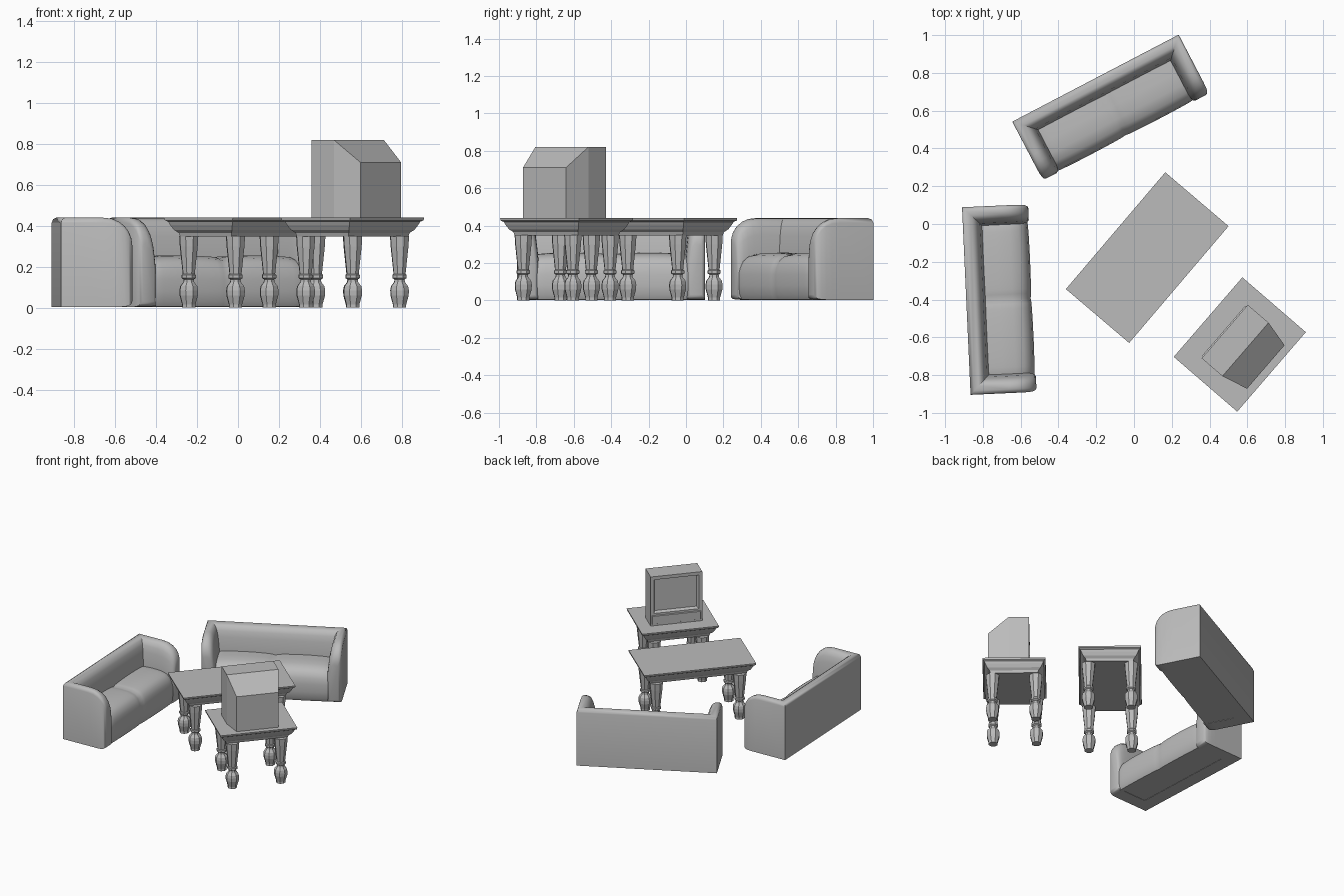
import bpy, bmesh, math
from mathutils import Matrix, Vector

cube = bpy.data.objects.get("Cube")
if cube:
    bpy.data.objects.remove(cube, do_unlink=True)

grey = bpy.data.materials.new("plain grey")
grey.use_nodes = True
COLOUR = (0.5, 0.5, 0.5, 1)
grey.diffuse_color = COLOUR
grey.node_tree.nodes["Principled BSDF"].inputs["Base Color"].default_value = COLOUR


def loft(name, rings, place, smooth=None):
    """Skin a list of closed rings, cap both ends and place the object."""
    bm = bmesh.new()
    loops = [[bm.verts.new(p) for p in ring] for ring in rings]
    for a, b in zip(loops, loops[1:]):
        for i in range(len(a)):
            j = (i + 1) % len(a)
            bm.faces.new((a[i], a[j], b[j], b[i]))
    bm.faces.new(loops[0])
    bm.faces.new(loops[-1])
    bmesh.ops.recalc_face_normals(bm, faces=bm.faces)
    mesh = bpy.data.meshes.new(name)
    bm.to_mesh(mesh)
    bm.free()
    mesh.materials.append(grey)
    obj = bpy.data.objects.new(name, mesh)
    obj.matrix_world = place
    bpy.context.collection.objects.link(obj)
    if smooth:
        bpy.ops.object.select_all(action='DESELECT')
        obj.select_set(True)
        bpy.context.view_layer.objects.active = obj
        bpy.ops.object.shade_smooth_by_angle(angle=math.radians(smooth))
    return obj


def frame(x, y, degrees):
    return Matrix.Translation((x, y, 0)) @ Matrix.Rotation(math.radians(degrees), 4, 'Z')


def flat_rect(hx, hy, z):
    return [(-hx, -hy, z), (hx, -hy, z), (hx, hy, z), (-hx, hy, z)]


def upright_rect(y, hx, low, high):
    return [(-hx, y, low), (hx, y, low), (hx, y, high), (-hx, y, high)]


# Tables: moulded top and four turned legs
MOULDING = [(0, .44), (.002, .427), (.014, .42), (.02, .405), (.034, .38),
            (.05, .366), (.055, .348)]
LEG = [(.049, .35), (.046, .30), (.031, .165), (.037, .16), (.037, .145),
       (.026, .138), (.028, .125), (.044, .105), (.048, .085), (.047, .06),
       (.034, .015), (.034, 0)]


def table(name, hx, hy, place):
    loft(name + "_top", [flat_rect(hx - d, hy - d, z) for d, z in MOULDING], place)
    for sx in (-1, 1):
        for sy in (-1, 1):
            spot = place @ Matrix.Translation((sx * (hx - .103), sy * (hy - .07), 0))
            rings = [[(r * math.cos(math.pi * (k + .5) / 4),
                       r * math.sin(math.pi * (k + .5) / 4), z) for k in range(8)]
                     for r, z in LEG]
            loft(name + "_leg", rings, spot)


table("coffee_table", .406, .22, frame(.07, -.178, 49.6))
stand = frame(.56, -.638, 49.2)
table("television_stand", .278, .222, stand)

# Television: tapered back, straight front case, sunken screen, lower panel
loft("television", [
    upright_rect(-.182, .152, .44, .71),
    upright_rect(-.04, .187, .44, .82),
    upright_rect(.105, .187, .44, .82),
    upright_rect(.105, .162, .535, .795),
    upright_rect(.08, .152, .545, .785)], stand)
loft("television_lower_panel", [
    upright_rect(.104, .178, .452, .52),
    upright_rect(.112, .174, .456, .516)], stand)

# Sofas: wall swept round back and arms, plus a two-cushion seat
HALF, BACK, HEIGHT = .497, .175, .44
WALL = [(0, .004), (0, .415), (.006, .432), (.02, .44), (.045, .438), (.065, .425),
        (.08, .395), (.09, .35), (.097, .29), (.102, .24), (.102, .004)]
ARM_END = [(-.03, .44, 1), (-.075, .435, 1), (-.11, .42, 1), (-.138, .398, .98),
           (-.158, .37, .92), (-.17, .34, .8), (-.175, .31, .6)]
SEAT = [(-.155, .006), (-.167, .03), (-.172, .08), (-.172, .14), (-.165, .185),
        (-.148, .22), (-.12, .242), (-.07, .254), (0, .256), (.1, .25), (.1, .006)]


def sofa(name, place):
    def arm_ring(side, y, top, width):
        ring = []
        for d, z in WALL:
            d = .05 + (d - .05) * width
            z = .004 + (z - .004) * (top / HEIGHT) + (1 - width) * .07 * (1 - z / HEIGHT)
            ring.append((side * (HALF - d), y, z))
        return ring

    def corner_ring(side):
        return [(side * (HALF - d), BACK - d, z) for d, z in WALL]

    left = [arm_ring(-1, *e) for e in reversed(ARM_END)]
    right = [arm_ring(1, *e) for e in ARM_END]
    loft(name + "_back_and_arms",
         left + [corner_ring(-1), corner_ring(1)] + right, place, 42)

    # Seat sections dip at the middle seam and beside the arms
    count = 32
    rings = []
    for i in range(count + 1):
        x = -.41 + .82 * i / count
        puff = abs(math.sin(2 * math.pi * i / count)) ** .4
        rings.append([(x, y + (.006 * (1 - puff) if y < -.1 else 0),
                       z - .014 * (1 - puff) * (z > .15)) for y, z in SEAT])
    loft(name + "_seat", rings, place, 42)


sofa("left_sofa", frame(-.713, -.4, 92.6))
sofa("rear_sofa", frame(-.123, .617, 27.6))
